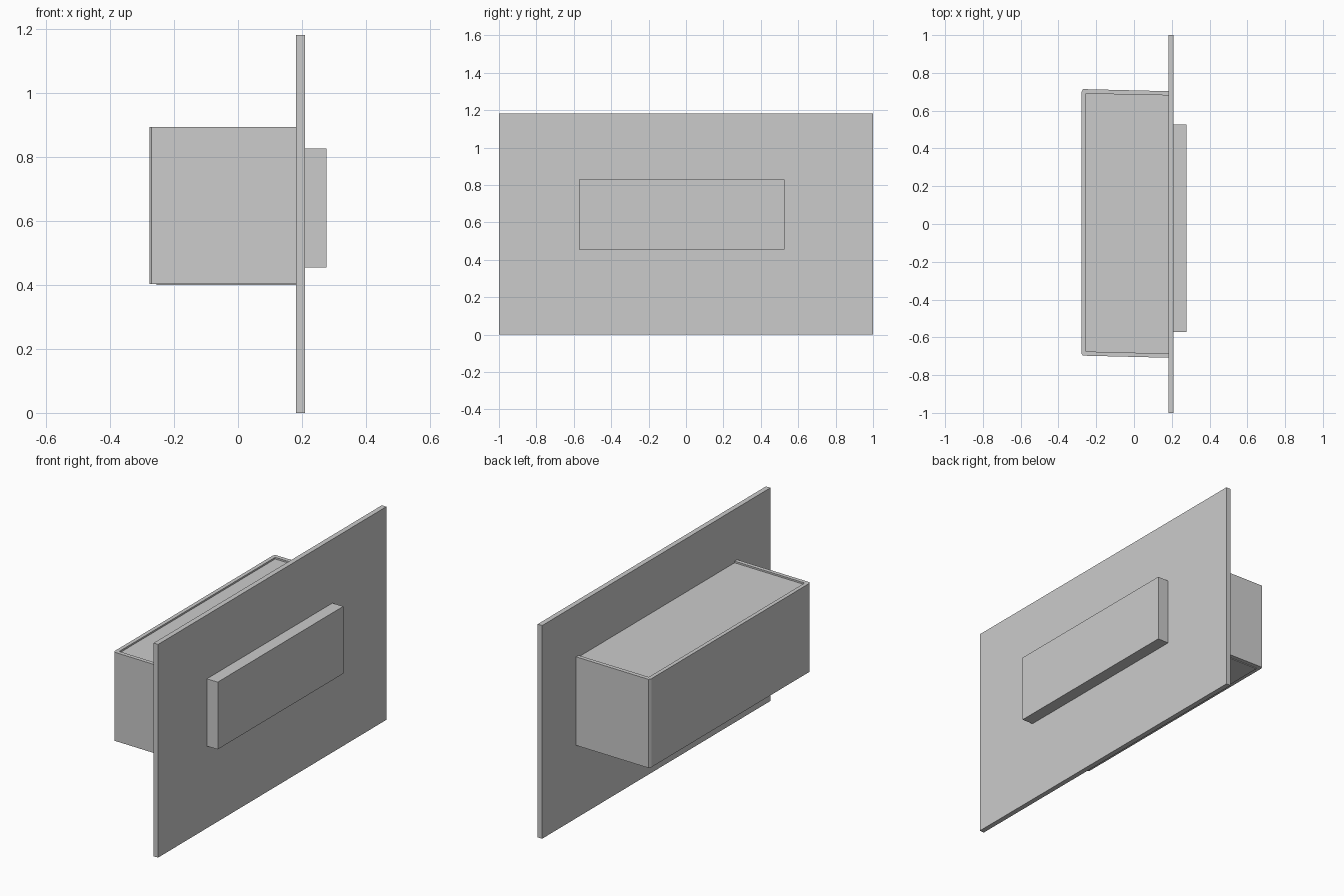
import bpy
import bmesh

if "Cube" in bpy.data.objects:
    bpy.data.objects.remove(bpy.data.objects["Cube"])


def prism(name, outline, z0, z1):
    """Closed solid from a plan outline (counter-clockwise) between two heights."""
    bm = bmesh.new()
    face = bm.faces.new([bm.verts.new((x, y, z0)) for x, y in outline])
    ext = bmesh.ops.extrude_face_region(bm, geom=[face])
    top = [g for g in ext["geom"] if isinstance(g, bmesh.types.BMVert)]
    bmesh.ops.translate(bm, verts=top, vec=(0, 0, z1 - z0))
    bmesh.ops.recalc_face_normals(bm, faces=bm.faces)
    mesh = bpy.data.meshes.new(name)
    bm.to_mesh(mesh)
    bm.free()
    obj = bpy.data.objects.new(name, mesh)
    bpy.context.collection.objects.link(obj)
    return obj


def rect(x0, x1, y0, y1):
    return [(x0, y0), (x1, y0), (x1, y1), (x0, y1)]


# Thin upright panel
prism("panel", rect(0.182, 0.21, -1, 1), 0, 1.182)

# Shallow block on the front of the panel
prism("front_block", rect(0.21, 0.277, -0.573, 0.527), 0.455, 0.828)

# Slightly skewed three-sided wall with clipped corners, open towards the panel
outer = [(0.182, 0.703), (-0.27, 0.714), (-0.277, 0.70),
         (-0.277, -0.688), (-0.27, -0.697), (0.182, -0.708)]
inner = [(0.182, -0.686), (-0.255, -0.675), (-0.255, 0.69), (0.182, 0.681)]
prism("housing_wall", outer + inner, 0.404, 0.895)

# Core set a little low inside the wall: recessed on top, proud underneath
prism("housing_core", inner, 0.40, 0.886)
